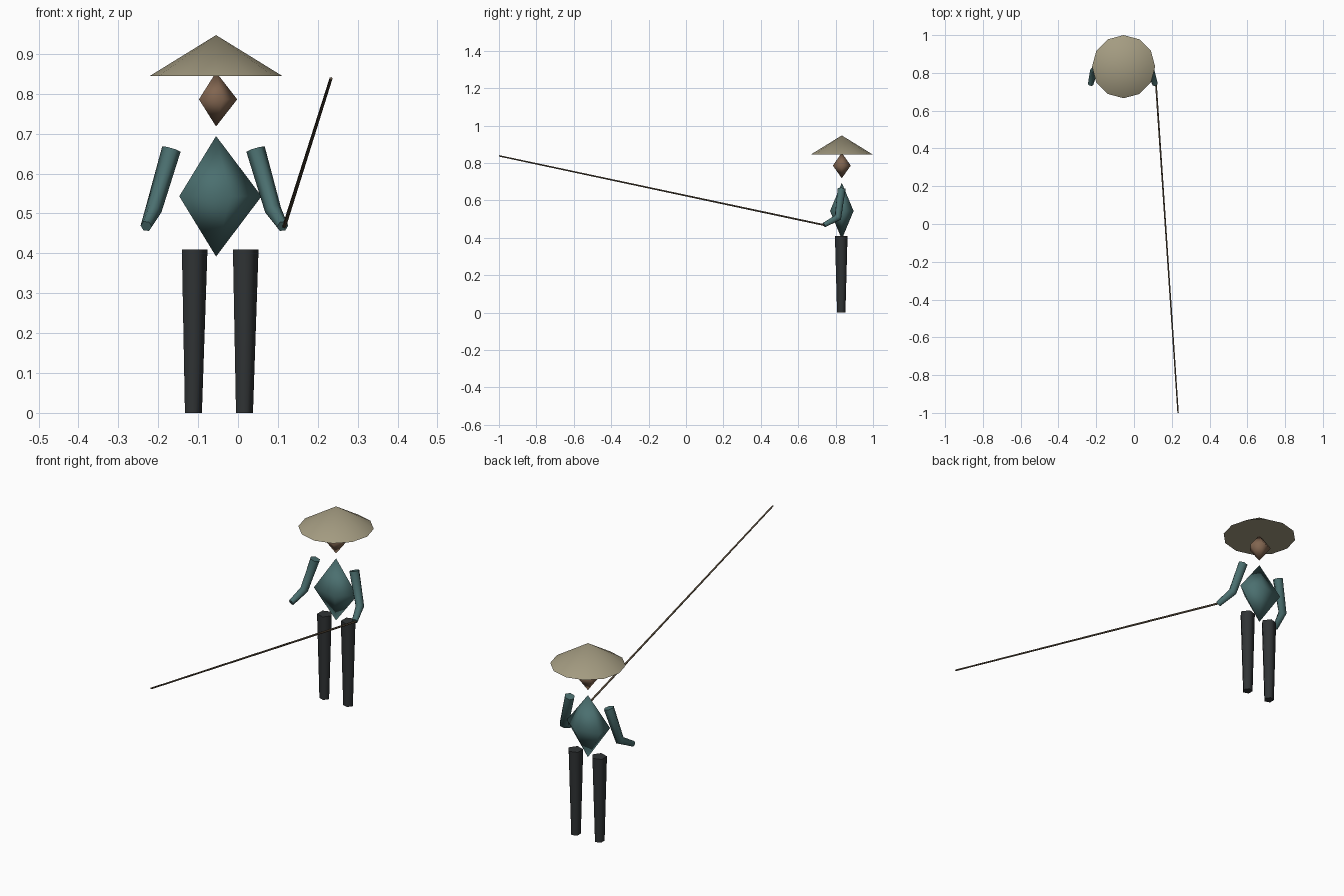
import bpy, bmesh, math
from mathutils import Vector

if "Cube" in bpy.data.objects:
    bpy.data.objects.remove(bpy.data.objects["Cube"])


def material(name, rgb):
    m = bpy.data.materials.new(name)
    m.diffuse_color = (*rgb, 1)
    m.use_nodes = True
    m.node_tree.nodes["Principled BSDF"].inputs["Base Color"].default_value = m.diffuse_color
    return m


STRAW = material("straw", (0.37, 0.33, 0.22))
SKIN = material("skin", (0.22, 0.13, 0.08))
CLOTH = material("cloth", (0.07, 0.16, 0.16))
DARK = material("dark_cloth", (0.03, 0.034, 0.036))
WOOD = material("wood", (0.11, 0.08, 0.05))


def loft(name, points, radii, sides, mat, y_scale=1.0, smooth_angle=75):
    """Capped tube of regular rings along a path; zero radii close to a tip."""
    pts = [Vector(p) for p in points]
    bm = bmesh.new()
    rings = []
    for i, (p, r) in enumerate(zip(pts, radii)):
        t = Vector()
        if i > 0:
            t += (p - pts[i - 1]).normalized()
        if i < len(pts) - 1:
            t += (pts[i + 1] - p).normalized()
        t.normalize()
        u = (Vector((1, 0, 0)) - t * t.x).normalized()
        v = t.cross(u)
        ring = []
        for k in range(sides if r else 1):
            a = 2 * math.pi * k / sides
            ring.append(bm.verts.new(p + r * (u * math.cos(a) + v * math.sin(a) * y_scale)))
        rings.append(ring)
    for a, b in zip(rings, rings[1:]):
        for k in range(sides):
            j = (k + 1) % sides
            if len(a) == 1:
                bm.faces.new((a[0], b[j], b[k]))
            elif len(b) == 1:
                bm.faces.new((a[k], a[j], b[0]))
            else:
                bm.faces.new((a[k], a[j], b[j], b[k]))
    for end in (rings[0], rings[-1]):
        if len(end) > 1:
            bm.faces.new(end)
    bmesh.ops.recalc_face_normals(bm, faces=bm.faces)
    mesh = bpy.data.meshes.new(name)
    bm.to_mesh(mesh)
    bm.free()
    mesh.materials.append(mat)
    ob = bpy.data.objects.new(name, mesh)
    bpy.context.collection.objects.link(ob)
    bpy.ops.object.select_all(action='DESELECT')
    ob.select_set(True)
    bpy.context.view_layer.objects.active = ob
    bpy.ops.object.shade_smooth_by_angle(angle=math.radians(smooth_angle))
    return ob


CX, CY = -0.055, 0.833

# Conical hat
loft("hat", [(CX, CY, 0.844), (CX, CY, 0.947)], [0.167, 0], 12, STRAW)


# Head and torso: five-sided double cones
def double_cone(name, z, half, r, y_scale, mat):
    loft(name, [(CX, CY, z - half), (CX, CY, z), (CX, CY, z + half)],
         [0, r, 0], 5, mat, y_scale, 180)


double_cone("head", 0.786, 0.068, 0.053, 0.95, SKIN)
double_cone("torso", 0.543, 0.151, 0.114, 0.58, CLOTH)

# Tapered legs
for side, x in (("right", -0.112), ("left", 0.016)):
    loft(side + "_leg", [(x - 0.002, 0.83, 0), (x, 0.83, 0.41)],
         [0.0235, 0.0355], 5, DARK)

# Bent arms: shoulder, elbow, hand
for side, sx, ex, hx in (("right", -0.167, -0.212, -0.230),
                         ("left", 0.044, 0.088, 0.112)):
    loft(side + "_arm",
         [(sx, 0.832, 0.661), (ex, 0.812, 0.508), (hx, 0.738, 0.468)],
         [0.024, 0.021, 0.0145], 6, CLOTH)

# Long rod held in the left hand
loft("rod", [(0.116, 0.738, 0.468), (0.233, -1.0, 0.838)], [0.005, 0.004], 5, WOOD)
